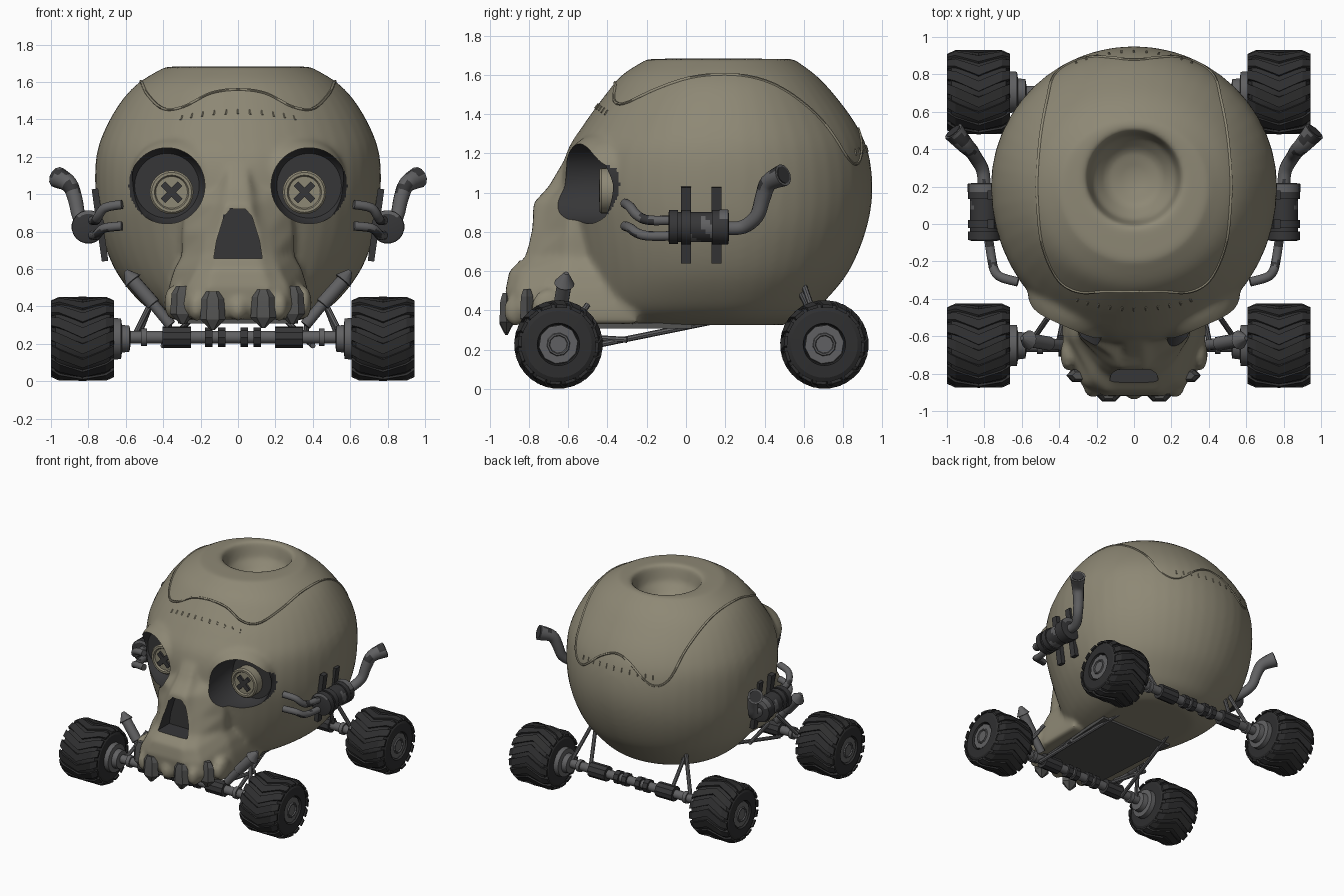
import bpy, bmesh, math
from mathutils import Vector, Matrix
from mathutils.bvhtree import BVHTree

if "Cube" in bpy.data.objects:
    bpy.data.objects.remove(bpy.data.objects["Cube"])

def material(name, rgb):
    m = bpy.data.materials.new(name)
    m.diffuse_color = (*rgb, 1)
    m.use_nodes = True
    m.node_tree.nodes["Principled BSDF"].inputs["Base Color"].default_value = m.diffuse_color
    return m

BONE = material("bone", (0.27, 0.247, 0.178))
METAL = material("grey metal", (0.118, 0.118, 0.122))
DARK = material("dark metal", (0.037, 0.037, 0.039))
RUBBER = material("black rubber", (0.028, 0.028, 0.029))
TOOTH = material("tooth grey", (0.085, 0.085, 0.083))

def finish(name, me, mats, angle=35, rule=None):
    for m in mats:
        me.materials.append(m)
    if rule:
        for p in me.polygons:
            p.material_index = rule(p.center)
    me.shade_smooth()
    me.set_sharp_from_angle(angle=math.radians(angle))
    ob = bpy.data.objects.new(name, me)
    bpy.context.collection.objects.link(ob)
    return ob

def make(name, bm, *mats, angle=35, rule=None):
    bmesh.ops.recalc_face_normals(bm, faces=bm.faces)
    me = bpy.data.meshes.new(name)
    bm.to_mesh(me)
    bm.free()
    return finish(name, me, mats, angle, rule)

def loft(bm, rings, closed=False):
    rows = [[bm.verts.new(p) for p in r] for r in rings]
    n = len(rows[0])
    for a, b in list(zip(rows, rows[1:])) + ([(rows[-1], rows[0])] if closed else []):
        for i in range(n):
            j = (i + 1) % n
            bm.faces.new((a[i], a[j], b[j], b[i]))
    if not closed:
        bm.faces.new(rows[0])
        bm.faces.new(rows[-1])

def spline(rows, k=5):
    """Catmull-Rom interpolation of tuples of any length."""
    out = []
    for i in range(len(rows) - 1):
        q = [rows[max(0, min(len(rows) - 1, i + d))] for d in (-1, 0, 1, 2)]
        for t in (s / k for s in range(k)):
            out.append(tuple(0.5 * (2 * b + (c - a) * t + (2 * a - 5 * b + 4 * c - d) * t * t
                                    + (3 * b - a - 3 * c + d) * t ** 3) for a, b, c, d in zip(*q)))
    return out + [rows[-1]]

def tube(bm, rows, n=12, axis=None, closed=False):
    """Rows of (x, y, z, radius) swept along the path; a fixed axis makes a lathe."""
    pts = [Vector(r[:3]) for r in rows]
    rings, side, L = [], None, len(pts)
    for i, p in enumerate(pts):
        d = pts[(i + 1) % L if closed else min(i + 1, L - 1)] - pts[i - 1 if closed else max(i - 1, 0)]
        d = Vector(axis) if axis else d.normalized()
        side = (d.orthogonal() if side is None else side - d * side.dot(d)).normalized()
        up = d.cross(side)
        rings.append([p + rows[i][3] * (side * math.cos(2 * math.pi * k / n)
                                        + up * math.sin(2 * math.pi * k / n)) for k in range(n)])
    loft(bm, rings, closed)

def box(bm, c, size, rot):
    bmesh.ops.create_cube(bm, size=1, matrix=Matrix.Translation(c) @ rot @ Matrix.Diagonal((*size, 1)))

def ball(bm, c, r):
    bmesh.ops.create_uvsphere(bm, u_segments=24, v_segments=14, radius=1,
                              matrix=Matrix.Translation(c) @ Matrix.Diagonal((*r, 1)))

# Skull: egg-shaped cranium with a bowl-shaped hole on top (z, half width, front y, back y)
outer = spline([(.325, .33, -.42, .50), (.37, .45, -.50, .62), (.45, .55, -.54, .71), (.6, .66, -.56, .83),
                (.8, .735, -.6, .915), (1.0, .762, -.64, .95), (1.2, .758, -.61, .93), (1.35, .71, -.52, .865),
                (1.5, .622, -.41, .755), (1.6, .525, -.325, .66), (1.68, .39, -.2, .55)])
bowl = [(1.685, .26, -.015, .505), (1.66, .25, -.005, .495), (1.56, .225, .02, .47),
        (1.48, .15, .095, .395), (1.45, .04, .205, .285)]
sk, rings = bmesh.new(), []
for z, w, f, b in outer + bowl:
    cy = .2 if w > .3 else .245
    circle = [(math.cos(k * math.pi / 24), math.sin(k * math.pi / 24)) for k in range(48)]
    rings.append([(w * c, cy + s * (b - cy if s > 0 else cy - f), z) for c, s in circle])
loft(sk, rings)
# Snout and upper jaw (z, back half width, front half width, front y)
loft(sk, [[(-wb, -.25, z), (-wb, -.6, z), (-wf, yf + .06, z), (-wf * .6, yf, z),
           (wf * .6, yf, z), (wf, yf + .06, z), (wb, -.6, z), (wb, -.25, z)]
          for z, wb, wf, yf in [(.33, .38, .28, -.87), (.40, .385, .29, -.91), (.5, .37, .27, -.92),
                                (.6, .34, .22, -.90), (.67, .30, .19, -.83), (.8, .30, .17, -.79),
                                (.95, .28, .11, -.775), (1.03, .2, .1, -.70), (1.15, .15, .08, -.63)]])
# Brow and gum swellings
for s in (-1, 1):
    ball(sk, (s * .29, -.37, 1.11), (.28, .26, .21))
    ball(sk, (s * .22, -.87, .40), (.05, .06, .08))
    ball(sk, (s * .35, -.70, .42), (.045, .09, .09))
ball(sk, (0, -.90, .39), (.05, .04, .07))
raw = make("skull_base", sk, BONE)
m = raw.modifiers.new("fuse", 'REMESH')
m.mode, m.voxel_size = 'VOXEL', .018
m = raw.modifiers.new("soften", 'SMOOTH')
m.factor, m.iterations = .5, 8
# Eye socket and nose cutters
EX, EZ, ER = .38, 1.045, .203
cut = bmesh.new()
for s in (-1, 1):
    tube(cut, [(s * EX, y, EZ, r) for y, r in ((-1.1, ER), (-.41, ER), (-.36, ER * .85))], 64, axis=(0, 1, 0))
nose = [(.13, .655), (.115, .75), (.075, .88), (.04, .92)]
loft(cut, [[(x, y, z) for x, z in nose + [(-x, z) for x, z in reversed(nose)]] for y in (-1.1, -.69)])
cutter = make("socket_cutter", cut)
cutter.hide_render = True
m = raw.modifiers.new("sockets", 'BOOLEAN')
m.operation, m.object, m.solver = 'DIFFERENCE', cutter, 'EXACT'

def socket_rule(c):
    eye = math.hypot(abs(c.x) - EX, c.z - EZ) < ER * 1.0003
    width = next((a + (b - a) * (c.z - p) / (q - p) for (a, p), (b, q) in zip(nose, nose[1:])
                  if p - .001 <= c.z <= q + .001), -1)
    return 1 if c.y < -.3 and (eye or abs(c.x) < width + .001) else 0

bpy.context.view_layer.update()
dg = bpy.context.evaluated_depsgraph_get()
skull_mesh = bpy.data.meshes.new_from_object(raw.evaluated_get(dg))
skull_mesh.materials.clear()
finish("skull", skull_mesh, (BONE, DARK), 45, socket_rule)
tree = BVHTree.FromPolygons([v.co for v in skull_mesh.vertices], [p.vertices for p in skull_mesh.polygons])
bpy.data.objects.remove(raw)
bpy.data.objects.remove(cutter)

def on_skull(p):
    mid = Vector((0, .2, 1.0))
    far = mid + (Vector(p) - mid).normalized() * 3
    return tree.ray_cast(far, mid - far)[0]

# Skullcap seam and stitches
half = [(0, -.38, 1.58), (.15, -.38, 1.56), (.3, -.38, 1.48), (.42, -.33, 1.48), (.49, -.15, 1.54), (.5, .1, 1.58),
        (.49, .4, 1.55), (.46, .65, 1.4), (.42, .82, 1.2), (.3, .87, 1.15), (.12, .88, 1.28), (0, .89, 1.33)]
loop = half + [(-x, y, z) for x, y, z in half[-2:0:-1]]
bm = bmesh.new()
tube(bm, [(*on_skull(p), .008) for p in spline(loop + loop[:1], 6)[:-1]], 6, closed=True)
for i in range(-5, 6):
    for y, z0 in ((-.45, 1.42), (.9, 1.2)):
        tube(bm, [(*on_skull((i * .065, y, z0 + d)), .006) for d in (0, .035)], 5)
make("skullcap_seam", bm, BONE, angle=60)
# Teeth and palate plate
bm = bmesh.new()
for x, y, h in ((-.135, -.915, 0), (.135, -.915, .01), (-.295, -.81, .03), (.29, -.81, .03)):
    loft(bm, [[(x + r * math.cos(k * math.pi / 3), y + .6 * r * math.sin(k * math.pi / 3), z + h)
               for k in range(6)] for z, r in ((.48, .035), (.44, .06), (.33, .068), (.275, .012))])
make("teeth", bm, TOOTH, angle=20)
bm = bmesh.new()
loft(bm, [[(-.27, -.78, z), (.27, -.78, z), (.32, .03, z), (-.32, .03, z)] for z in (.308, .335)])
make("palate_plate", bm, TOOTH)
# Button eyes with crossed thread
bm, bx = bmesh.new(), bmesh.new()
for s in (-1, 1):
    tube(bm, [(s * .355, y, 1.01, r) for y, r in ((-.35, .115), (-.43, .117), (-.44, .107), (-.44, .092),
                                                (-.428, .085))], 24, axis=(0, -1, 0))
    for a in (45, -45):
        box(bx, (s * .355, -.434, 1.01), (.13, .02, .034), Matrix.Rotation(math.radians(a), 4, 'Y'))
make("button_eyes", bm, BONE)
make("button_threads", bx, DARK)
# Wheels: tyre, chevron treads, hub and brake drum
SHIFT = -.0275
def turned(bm, c, s, prof, n):
    tube(bm, [(c.x + s * x, c.y, c.z, r) for x, r in prof], n, axis=(1, 0, 0))

for label, y in (("front", -.65), ("rear", .705)):
    for side, s in (("right", 1), ("left", -1)):
        c = Vector((SHIFT + s * .803, y, .227))
        bm = bmesh.new()
        turned(bm, c, s, [(-.14, .09), (-.168, .10), (-.165, .17), (-.145, .205), (-.12, .213), (.12, .213),
                          (.145, .205), (.165, .17), (.168, .108), (.13, .10)], 40)
        for k in range(32):
            h, sect = (1, -1)[k % 2], []
            for x, r in ((0, .226), (.125, .226), (.168, .205)):
                a = 2 * math.pi * (k // 2) / 16 + x * 2.0
                sect.append([(c.x + h * x, c.y - q * math.cos(a + d), c.z + q * math.sin(a + d))
                             for q, d in ((.19, 0), (r, .02), (r, .27), (.19, .29))])
            loft(bm, sect)
        make(f"{label}_{side}_tyre", bm, RUBBER, angle=25)
        bm = bmesh.new()
        turned(bm, c, s, [(.10, .105), (.158, .10), (.16, .095), (.16, .06), (.168, .056), (.168, .048), (.16, .044)], 10)
        turned(bm, c, s, [(-.12, .115), (-.205, .11), (-.21, .075), (-.25, .07), (-.255, .04)], 20)
        make(f"{label}_{side}_hub", bm, METAL, angle=20)
    # Axle with dark clamps and central joints
    bm, bd = bmesh.new(), bmesh.new()
    mid = Vector((SHIFT, y, .235))
    turned(bm, mid, 1, [(-.6, .034), (.6, .034)], 14)
    for s in (-1, 1):
        turned(bm, mid, s, [(.46, .046), (.49, .046)], 14)
        turned(bd, mid, s, [(.225, .058), (.375, .058)], 10)
        for x in (.04, .11):
            turned(bd, mid, s, [(x, .052), (x + .04, .052)], 8)
    make(f"{label}_axle", bm, METAL)
    make(f"{label}_axle_clamps", bd, DARK)
# Shock absorbers and struts
bm, bs = bmesh.new(), bmesh.new()
for s in (-1, 1):
    tube(bm, [(s * .36, -.65, .30, .03), (s * .45, -.64, .41, .03), (s * .452, -.64, .413, .038),
              (s * .56, -.62, .535, .038), (s * .562, -.62, .537, .052), (s * .60, -.61, .59, .012)], 12,
         axis=Vector((s * .24, .04, .29)).normalized())
    for a, b in (((.55, -.63, .25), (.46, -.5, .43)), ((.40, -.62, .19), (.24, .12, .34)),
                 ((.30, -.62, .27), (.36, -.3, .25)), ((.53, .7, .25), (.42, .6, .53)),
                 ((.36, .7, .25), (.40, .58, .50))):
        tube(bs, [(s * a[0], *a[1:], .015), (s * b[0], *b[1:], .015)], 8)
make("shock_absorbers", bm, METAL)
make("suspension_struts", bs, METAL)
# Exhausts: muffler, straps, inlet pipes and flared tail pipe, with soot patches
def soot(c):
    return 1 if math.sin(31 * c.y + 9 * c.z) * math.sin(27 * c.z + 12 * c.y) > .45 else 0

for side, s in (("right", 1), ("left", -1)):
    bm, bs, bp, bo = (bmesh.new() for _ in range(4))
    body = [(-.04 + .21 * i / 9, .078) for i in range(10)]
    tube(bm, [(s * .80, y, .825, r) for y, r in [(-.09, .07), (-.085, .088), (-.04, .088)] + body
              + [(.17, .09), (.215, .09), (.22, .06)]], 20, axis=(0, 1, 0))
    make(f"{side}_muffler", bm, DARK, METAL, rule=soot)
    for y in (0, .155):
        box(bs, (s * .738, y, .835), (.035, .05, .39), Matrix.Rotation(s * math.radians(8), 4, 'Y'))
        tube(bs, [(s * .80, y - .022, .825, .088), (s * .80, y + .022, .825, .088)], 16)
    make(f"{side}_muffler_straps", bs, DARK)
    paths = [[(.78, -.06, z, .025), (.76, -.19, z, .025), (.745, -.25, z + rise * .3, .025),
              (.71, -.285, z + rise * .8, .025), (.62, -.31, z + rise, .025)] for z, rise in ((.86, .085), (.78, .05))]
    paths.append([(.80, .2, .82, .035), (.81, .29, .825, .036), (.85, .36, .88, .037), (.87, .39, .97, .04),
                  (.90, .42, 1.05, .045), (.965, .495, 1.09, .058)])
    for path in paths:
        tube(bp, spline([(s * p[0], *p[1:]) for p in path], 4), 12)
    make(f"{side}_pipes", bp, METAL, DARK, rule=soot)
    tip, d = Vector((s * .965, .495, 1.09)), Vector((s * .6, .7, .3)).normalized()
    tube(bo, [(*(tip - d * .002), .045), (*(tip + d * .004), .045)], 12)
    make(f"{side}_pipe_opening", bo, DARK)
